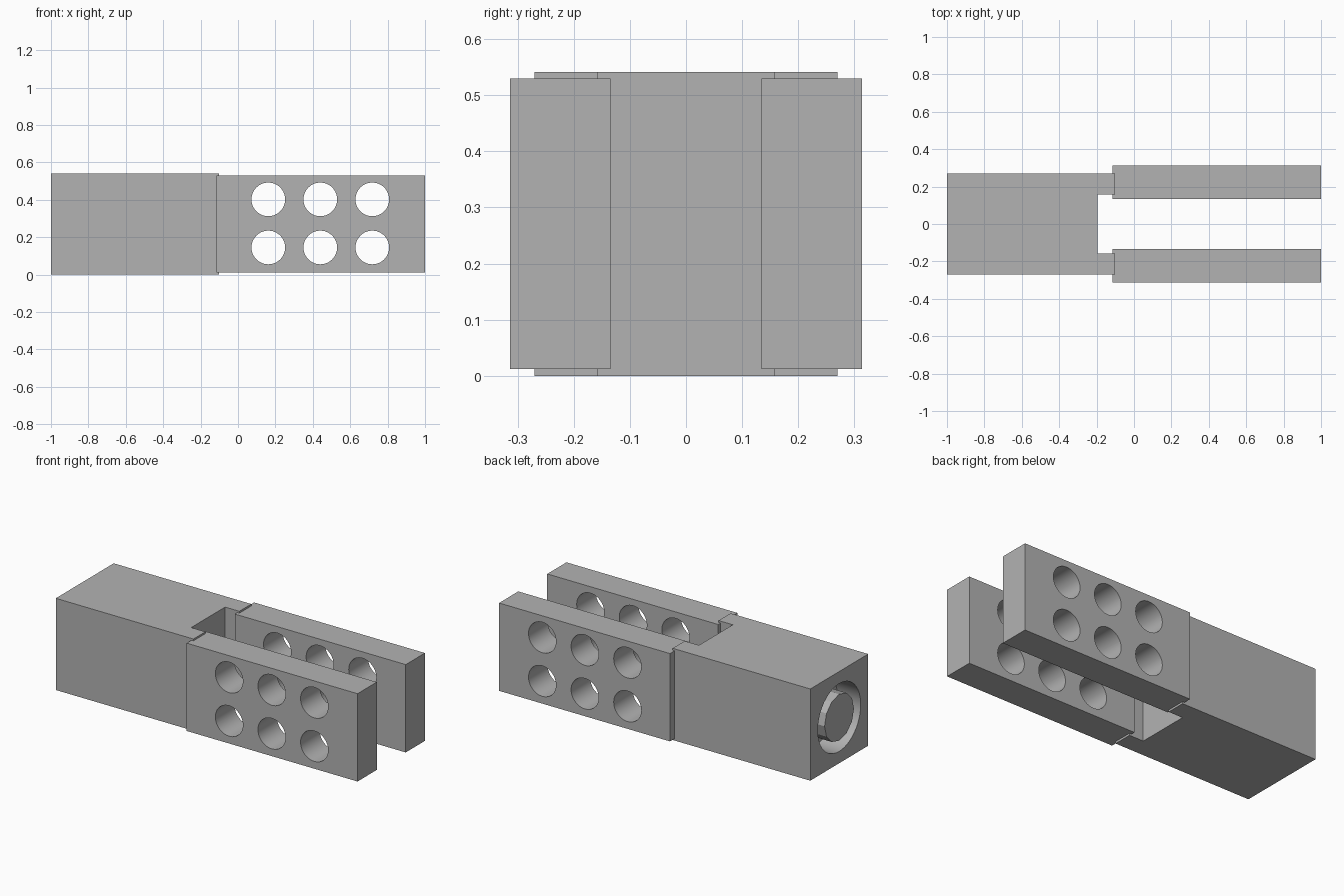
import bpy
import math

if "Cube" in bpy.data.objects:
    bpy.data.objects.remove(bpy.data.objects["Cube"], do_unlink=True)

grey = bpy.data.materials.new("plain_grey")
grey.use_nodes = True
grey.diffuse_color = (0.45, 0.45, 0.45, 1)
grey.node_tree.nodes["Principled BSDF"].inputs["Base Color"].default_value = (0.45, 0.45, 0.45, 1)


def box(name, low, high):
    centre = [(a + b) / 2 for a, b in zip(low, high)]
    bpy.ops.mesh.primitive_cube_add(size=1, location=centre)
    ob = bpy.context.object
    ob.name = name
    ob.scale = [b - a for a, b in zip(low, high)]
    bpy.ops.object.transform_apply(location=False, rotation=False, scale=True)
    ob.data.materials.append(grey)
    return ob


def rod(name, radius, depth, location, rotation, sides):
    bpy.ops.mesh.primitive_cylinder_add(vertices=sides, radius=radius, depth=depth,
                                        location=location, rotation=rotation)
    ob = bpy.context.object
    ob.name = name
    ob.data.materials.append(grey)
    return ob


def cut(target, cutter):
    mod = target.modifiers.new("cut", 'BOOLEAN')
    mod.operation = 'DIFFERENCE'
    mod.solver = 'EXACT'
    mod.object = cutter
    bpy.context.view_layer.objects.active = target
    bpy.ops.object.modifier_apply(modifier=mod.name)
    bpy.data.objects.remove(cutter, do_unlink=True)


def smooth(ob):
    bpy.ops.object.select_all(action='DESELECT')
    ob.select_set(True)
    bpy.context.view_layer.objects.active = ob
    bpy.ops.object.shade_smooth_by_angle(angle=math.radians(25))


# Main block with an open slot between two short tangs
body = box("body", (-1, -0.27, 0), (-0.102, 0.27, 0.541))
cut(body, box("slot_cutter", (-0.195, -0.158, -0.1), (0, 0.158, 0.7)))

# Round socket in the end, with a faceted post left standing in it
depth = 0.15
along_x = (0, math.pi / 2, 0)
cut(body, rod("socket_cutter", 0.2, depth * 2, (-1, 0, 0.27), along_x, 48))
smooth(body)
rod("socket_post", 0.137, depth, (-1 + depth / 2, 0, 0.27), along_x, 12)

# Two side plates, each with two rows of three round holes
for side, name in ((-1, "front_plate"), (1, "back_plate")):
    ys = sorted((side * 0.135, side * 0.314))
    plate = box(name, (-0.115, ys[0], 0.012), (1, ys[1], 0.53))
    for x in (0.162, 0.44, 0.718):
        for z in (0.145, 0.402):
            cut(plate, rod("hole_cutter", 0.09, 0.4, (x, side * 0.225, z),
                           (math.pi / 2, 0, 0), 48))
    smooth(plate)
